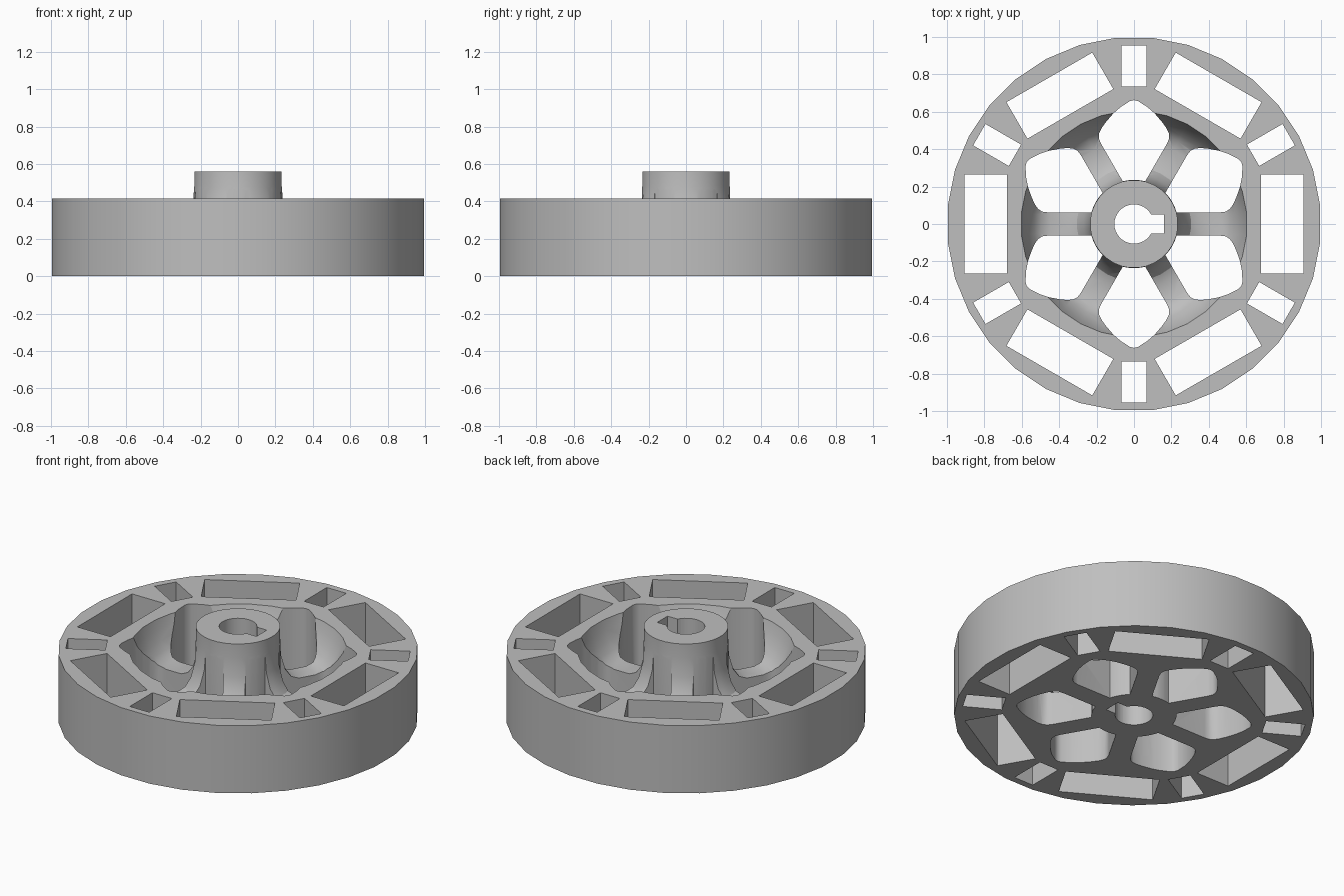
import bpy
import bmesh
from math import sin, cos, radians, degrees, asin, atan2, hypot, pi
from mathutils import Matrix

old = bpy.data.objects.get("Cube")
if old:
    bpy.data.objects.remove(old, do_unlink=True)

SEGMENTS = 32
RIM_TOP, HUB_TOP = 0.415, 0.56
HUB_R = 0.235


def polar(r, deg):
    return (r * cos(radians(deg)), r * sin(radians(deg)))


def make_object(name, bm):
    bmesh.ops.recalc_face_normals(bm, faces=bm.faces[:])
    mesh = bpy.data.meshes.new(name)
    bm.to_mesh(mesh)
    bm.free()
    obj = bpy.data.objects.new(name, mesh)
    bpy.context.collection.objects.link(obj)
    return obj


def lathe(profile):
    """Closed solid from a profile that starts and ends on the axis."""
    bm = bmesh.new()
    verts = [bm.verts.new((r, 0, z)) for r, z in profile]
    edges = [bm.edges.new(pair) for pair in zip(verts, verts[1:])]
    bmesh.ops.rotate(bm, verts=verts, matrix=Matrix.Rotation(pi / SEGMENTS, 3, "Z"))
    bmesh.ops.spin(bm, geom=verts + edges, axis=(0, 0, 1), cent=(0, 0, 0),
                   angle=2 * pi, steps=SEGMENTS, use_duplicate=False)
    bmesh.ops.remove_doubles(bm, verts=bm.verts[:], dist=0.0005)
    return bm


def add_prism(bm, outline, turn=0):
    """Tall through-cutting prism, turned about the axis by some degrees."""
    rot = Matrix.Rotation(radians(turn), 3, "Z")
    rings = [[bm.verts.new(rot @ Matrix.Translation((x, y, z)).translation)
              for x, y in outline] for z in (-0.2, 0.8)]
    low, high = rings
    bm.faces.new(low[::-1])
    bm.faces.new(high)
    for i in range(len(low)):
        j = (i + 1) % len(low)
        bm.faces.new((low[i], low[j], high[j], high[i]))


def box_outline(x0, x1, half):
    return [(x0, -half), (x1, -half), (x1, half), (x0, half)]


# Lathed body: rim, dished web that forms the spokes, and hub
dish = [(0.605, RIM_TOP), (0.59, 0.36), (0.565, 0.3), (0.535, 0.25), (0.5, 0.215),
        (0.45, 0.2), (0.35, 0.2), (0.305, 0.22), (0.27, 0.27), (0.245, 0.36), (HUB_R, 0.48)]
body = make_object("spoked_wheel", lathe(
    [(0, 0), (1, 0), (1, RIM_TOP)] + dish + [(HUB_R, HUB_TOP), (0, HUB_TOP)]))

cuts = bmesh.new()

# Window between two spokes: one flared side, mirrored about its middle line
inner = HUB_R + 0.001
start = degrees(asin(0.062 / inner))
side = [(0.46, 0.062), (0.49, 0.066), (0.512, 0.08), (0.53, 0.105),
        (0.548, 0.145), (0.567, 0.2), (0.577, 0.25), (0.58, 0.31)]
flare = [(hypot(x, y), degrees(atan2(y, x))) for x, y in side]
arc = [(inner, 60 - start - i * (60 - 2 * start) / 6) for i in range(7)]
window = arc + flare + [(0.662, 30)] + [(r, 60 - a) for r, a in reversed(flare)]
window = [polar(r, a) for r, a in window]

# Six windows, six wide rim slots and six narrow rim slots
for k in range(6):
    add_prism(cuts, window, 60 * k)
    add_prism(cuts, box_outline(0.68, 0.905, 0.265), 60 * k)
    add_prism(cuts, box_outline(0.735, 0.955, 0.066), 60 * k + 30)

# Bore with keyway
BORE, KEY = 0.105, 0.05
gap = degrees(asin(KEY / BORE))
bore = [polar(BORE, gap + i * (360 - 2 * gap) / 28) for i in range(29)]
add_prism(cuts, bore + [(0.16, -KEY), (0.16, KEY)])

cutter = make_object("opening_cutter", cuts)
cutter.hide_render = True

mod = body.modifiers.new("openings", "BOOLEAN")
mod.operation = "DIFFERENCE"
mod.solver = "EXACT"
mod.object = cutter
bpy.context.view_layer.objects.active = body
body.select_set(True)
cutter.select_set(False)
bpy.ops.object.modifier_apply(modifier=mod.name)
bpy.data.objects.remove(cutter, do_unlink=True)

# Plain grey finish
grey = bpy.data.materials.new("plain_grey")
grey.use_nodes = True
colour = (0.52, 0.52, 0.52, 1)
grey.diffuse_color = colour
grey.node_tree.nodes["Principled BSDF"].inputs["Base Color"].default_value = colour
body.data.materials.clear()
body.data.materials.append(grey)
bpy.ops.object.shade_smooth_by_angle(angle=radians(30))
